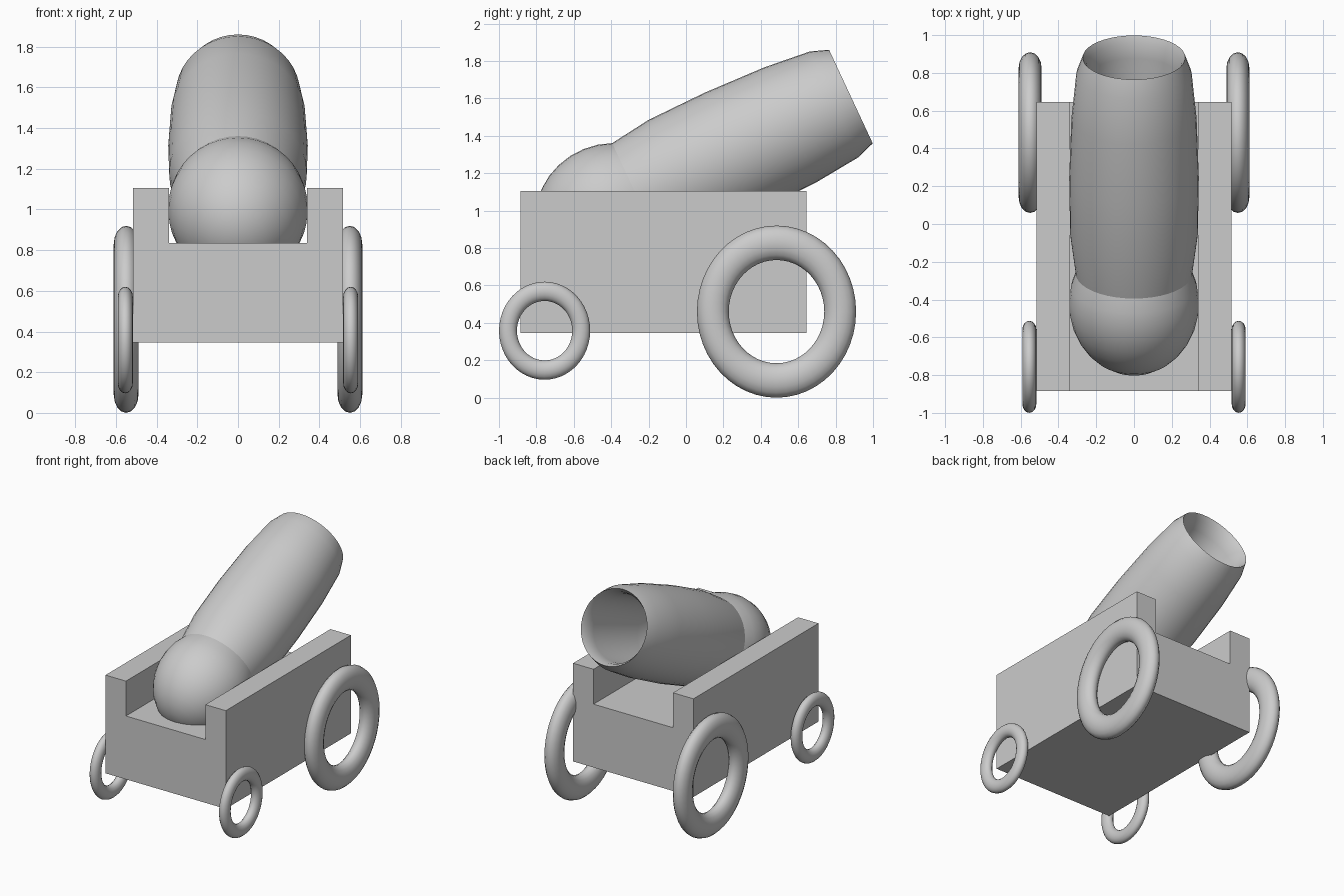
import bpy, bmesh, math
from mathutils import Matrix

if "Cube" in bpy.data.objects:
    bpy.data.objects.remove(bpy.data.objects["Cube"])


def add_object(name, bm, smooth_angle=None):
    bmesh.ops.recalc_face_normals(bm, faces=bm.faces)
    mesh = bpy.data.meshes.new(name)
    bm.to_mesh(mesh)
    bm.free()
    obj = bpy.data.objects.new(name, mesh)
    bpy.context.collection.objects.link(obj)
    if smooth_angle:
        bpy.ops.object.select_all(action='DESELECT')
        obj.select_set(True)
        bpy.context.view_layer.objects.active = obj
        bpy.ops.object.shade_smooth_by_angle(angle=math.radians(smooth_angle))
    return obj


def lathe(profile, steps):
    """Revolve (radius, height) points about local z."""
    bm = bmesh.new()
    verts = [bm.verts.new((r, 0, h)) for r, h in profile]
    edges = [bm.edges.new(p) for p in zip(verts, verts[1:])]
    bmesh.ops.spin(bm, geom=verts + edges, cent=(0, 0, 0), axis=(0, 0, 1),
                   angle=math.tau, steps=steps, use_merge=False)
    bmesh.ops.remove_doubles(bm, verts=bm.verts, dist=1e-4)
    return bm


# Carriage: U-shaped section with a channel running its full length
section = [(-0.515, 0.345), (0.515, 0.345), (0.515, 1.105), (0.34, 1.105),
           (0.34, 0.835), (-0.34, 0.835), (-0.34, 1.105), (-0.515, 1.105)]
bm = bmesh.new()
face = bm.faces.new([bm.verts.new((x, -0.885, z)) for x, z in section])
ext = bmesh.ops.extrude_face_region(bm, geom=[face])
new_verts = [g for g in ext['geom'] if isinstance(g, bmesh.types.BMVert)]
bmesh.ops.translate(bm, verts=new_verts, vec=(0, 1.53, 0))
if not face.is_valid or len(bm.faces) < 10:
    bm.faces.new([v for v in bm.verts if v not in new_verts])
add_object("carriage", bm)

# Barrel: rounded breech, bulging tube, tapered lip and bore, in one profile
a, b, d, ring = 0.39, 0.35, 0.173, -1.262
start = math.acos(d / a)
breech = []
for i in range(10):
    t = math.pi - (math.pi - start) * i / 10
    breech.append((b * math.sin(t), ring - d + a * math.cos(t)))
tube = [(0.3135, ring), (0.344, -1.033), (0.349, -0.70), (0.337, -0.353),
        (0.311, -0.097), (0.276, 0.0)]
bore = [(0.255, -0.04), (0.245, -0.12), (0.24, -0.7), (0.2, -0.82),
        (0.12, -0.88), (0, -0.9)]
bm = lathe(breech + tube + bore, 40)
bm.transform(Matrix.Translation((0, 0.8815, 1.61))
             @ Matrix.Diagonal((0.983, 1, 1, 1))
             @ Matrix.Rotation(math.radians(-65), 4, 'X'))
add_object("barrel", bm, 23)


# Wheels: slightly oval rings mirrored to both sides
def wheel(name, centre, major, minor, scale):
    n = 16
    ring_pts = [(major + minor * math.cos(math.tau * i / n),
                 minor * math.sin(math.tau * i / n)) for i in range(n + 1)]
    for side, label in ((-1, "left"), (1, "right")):
        bm = lathe(ring_pts, 48)
        x, y, z = centre
        bm.transform(Matrix.Translation((side * x, y, z))
                     @ Matrix.Diagonal((*scale, 1))
                     @ Matrix.Rotation(math.pi / 2, 4, 'Y'))
        add_object(f"{label}_{name}", bm, 40)


wheel("small_wheel", (0.554, -0.756, 0.358), 0.2105, 0.0515, (0.72, 0.93, 1))
wheel("large_wheel", (0.55, 0.484, 0.46), 0.368, 0.092, (0.665, 0.925, 1))
